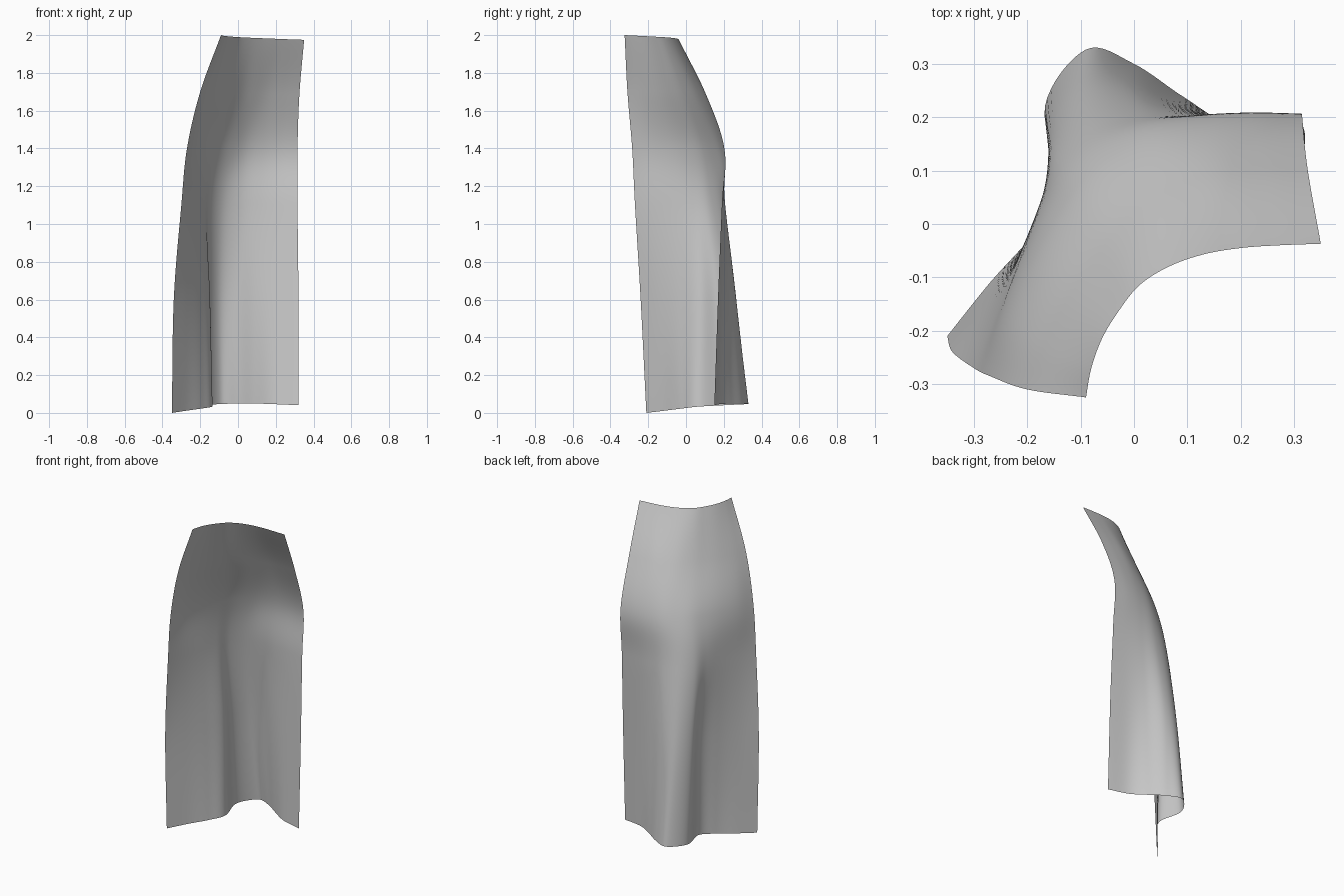
import bpy
import bmesh
from math import sin
from mathutils import Vector

default_cube = bpy.data.objects.get("Cube")
if default_cube:
    bpy.data.objects.remove(default_cube, do_unlink=True)

COLUMNS = 72
ROWS = 96

# Cross-sections of the cloth (height, outline in hundredths), hem to waist
SECTIONS = [
    (0.0, [(-35, -21), (-27, -11), (-19, -2), (-13.5, 7), (-16.7, 22),
           (-9, 32.7), (0, 30), (9, 24), (19, 18), (32, 15)]),
    (0.6, [(-34, -24), (-27, -14), (-20, -3), (-15, 7), (-16, 17),
           (-10, 25), (-1, 26), (9, 22), (19, 19), (32, 17)]),
    (1.1, [(-30, -27), (-25.5, -16), (-21, -5), (-17.5, 4), (-14.5, 12),
           (-8, 18), (1, 20.5), (11, 20.3), (21, 19.7), (31.5, 19)]),
    (1.4, [(-27, -28.5), (-24, -18), (-19.5, -7.5), (-14.5, 1.5), (-9.5, 8.5),
           (-3.5, 13.5), (4, 17.5), (13, 19.5), (22, 20.3), (31.5, 20.2)]),
    (1.7, [(-20, -31), (-17, -23), (-13, -15), (-8.5, -8), (-3.5, -1.5),
           (2.5, 4), (9, 7.5), (16, 9.8), (24, 10.5), (32.5, 10.5)]),
    (2.0, [(-9, -32.5), (-8, -27), (-6, -21.5), (-3, -16.5), (1, -11.5),
           (6.5, -8), (13, -5.7), (20, -4.5), (27, -4), (35, -3.7)]),
]


def smooth_path(points, fraction):
    """Point on a smooth curve that passes through all the given points."""
    position = fraction * (len(points) - 1)
    index = min(int(position), len(points) - 2)
    t = position - index
    start, end = points[index], points[index + 1]
    before = points[index - 1] if index > 0 else start * 2 - end
    after = points[index + 2] if index + 2 < len(points) else end * 2 - start
    tangent_start = (end - before) / 2
    tangent_end = (after - start) / 2
    blend = t * t * (3 - 2 * t)
    return (start.lerp(end, blend)
            + tangent_start * (t * (1 - t) ** 2)
            - tangent_end * (t * t * (1 - t)))


def cloth_point(across, up):
    """Point on the cloth, with a gently sloping hem and waist."""
    column = []
    for height, outline in SECTIONS:
        guides = [Vector((x / 100, y / 100, height)) for x, y in outline]
        column.append(smooth_path(guides, across))
    point = smooth_path(column, up)
    hem = 0.05 * sin(2.2 * across)
    waist = 2 - 0.025 * across
    point.z = hem + (waist - hem) * point.z / 2
    return point


# Draped cloth sheet
bm = bmesh.new()
grid = [[bm.verts.new(cloth_point(column / COLUMNS, row / ROWS))
         for column in range(COLUMNS + 1)]
        for row in range(ROWS + 1)]
for lower, upper in zip(grid, grid[1:]):
    for i in range(COLUMNS):
        bm.faces.new((lower[i], upper[i], upper[i + 1], lower[i + 1]))

mesh = bpy.data.meshes.new("draped_cloth")
bm.to_mesh(mesh)
bm.free()

cloth = bpy.data.objects.new("draped_cloth", mesh)
bpy.context.collection.objects.link(cloth)
bpy.ops.object.select_all(action='DESELECT')
cloth.select_set(True)
bpy.context.view_layer.objects.active = cloth
bpy.ops.object.shade_smooth()
